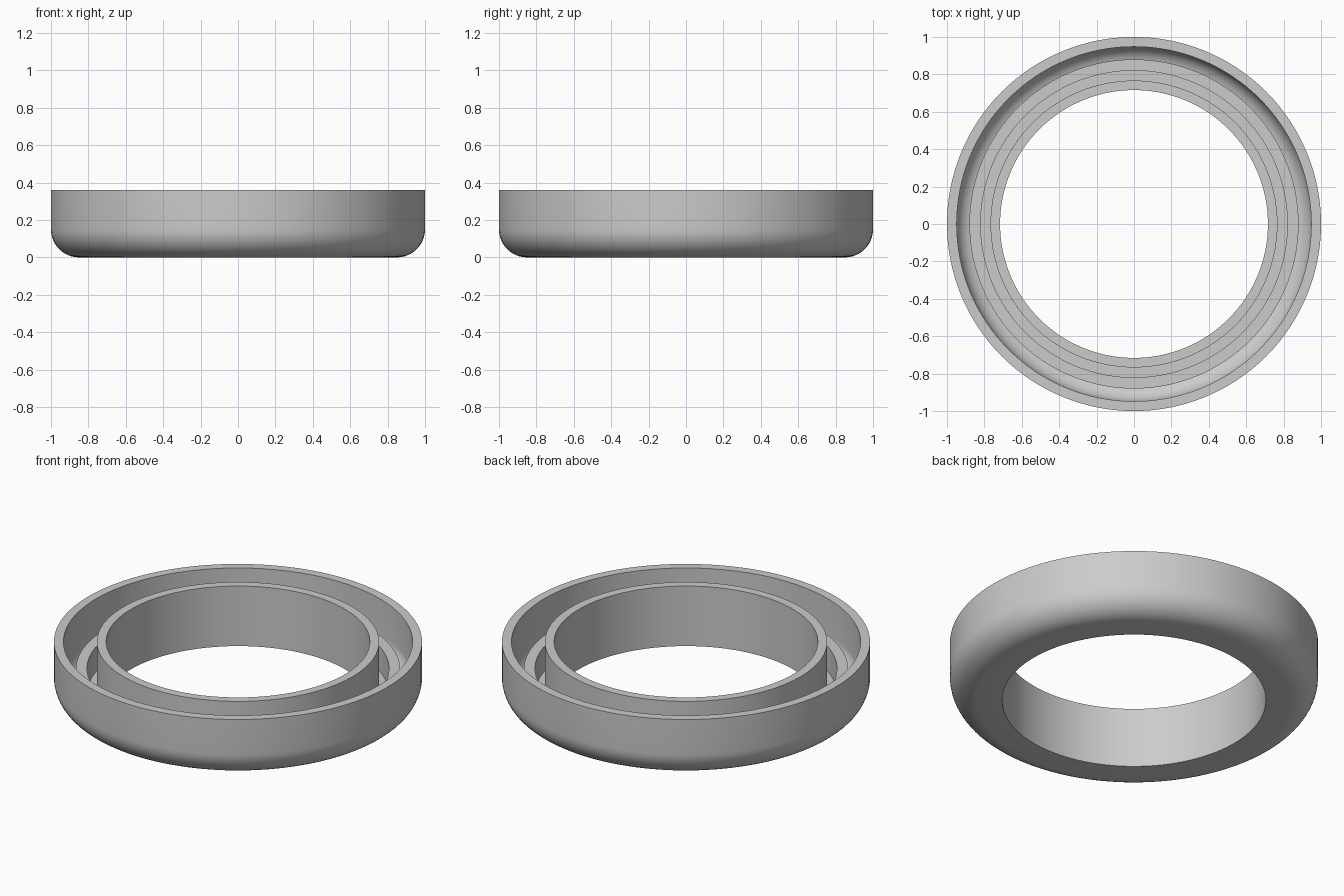
import bpy, bmesh, math

if "Cube" in bpy.data.objects:
    bpy.data.objects.remove(bpy.data.objects["Cube"])

SEGMENTS = 128
HEIGHT, FLOOR = 0.36, 0.05


def fillet(cx, cz, r, start, end, steps=12):
    """Arc of (radius, z) points between two angles in degrees."""
    angles = [math.radians(start + (end - start) * i / steps) for i in range(steps + 1)]
    return [(cx + r * math.cos(a), cz + r * math.sin(a)) for a in angles]


# Cross-section of the channelled ring
profile = [(0.716, 0.0)]
profile += fillet(0.85, 0.15, 0.15, -90, 0)                       # rounded outer bottom
profile += [(1.0, HEIGHT), (0.948, HEIGHT)]                       # outer wall rim
profile += fillet(0.848, 0.15, 0.10, 0, -math.degrees(math.acos(0.32)))  # inner fillet
profile += [(0.88, 0.2), (0.82, 0.2)]                             # low middle ridge
profile += [(0.82, FLOOR), (0.767, FLOOR)]                        # narrow groove
profile += [(0.767, HEIGHT), (0.716, HEIGHT)]                     # inner wall rim

# Revolve the section
bm = bmesh.new()
rings = []
for i in range(SEGMENTS):
    a = 2 * math.pi * i / SEGMENTS
    rings.append([bm.verts.new((r * math.cos(a), r * math.sin(a), z)) for r, z in profile])
n = len(profile)
for i in range(SEGMENTS):
    a, b = rings[i], rings[(i + 1) % SEGMENTS]
    for j in range(n):
        k = (j + 1) % n
        bm.faces.new((a[j], b[j], b[k], a[k]))
bmesh.ops.recalc_face_normals(bm, faces=bm.faces)
mesh = bpy.data.meshes.new("channel_ring")
bm.to_mesh(mesh)
bm.free()

ring = bpy.data.objects.new("channel_ring", mesh)
bpy.context.collection.objects.link(ring)

# Plain grey material
grey = bpy.data.materials.new("light_grey")
grey.diffuse_color = (0.6, 0.6, 0.6, 1)
grey.use_nodes = True
grey.node_tree.nodes["Principled BSDF"].inputs["Base Color"].default_value = grey.diffuse_color
mesh.materials.append(grey)

# Smooth walls, sharp rims
bpy.context.view_layer.objects.active = ring
ring.select_set(True)
bpy.ops.object.shade_smooth_by_angle(angle=math.radians(30))
